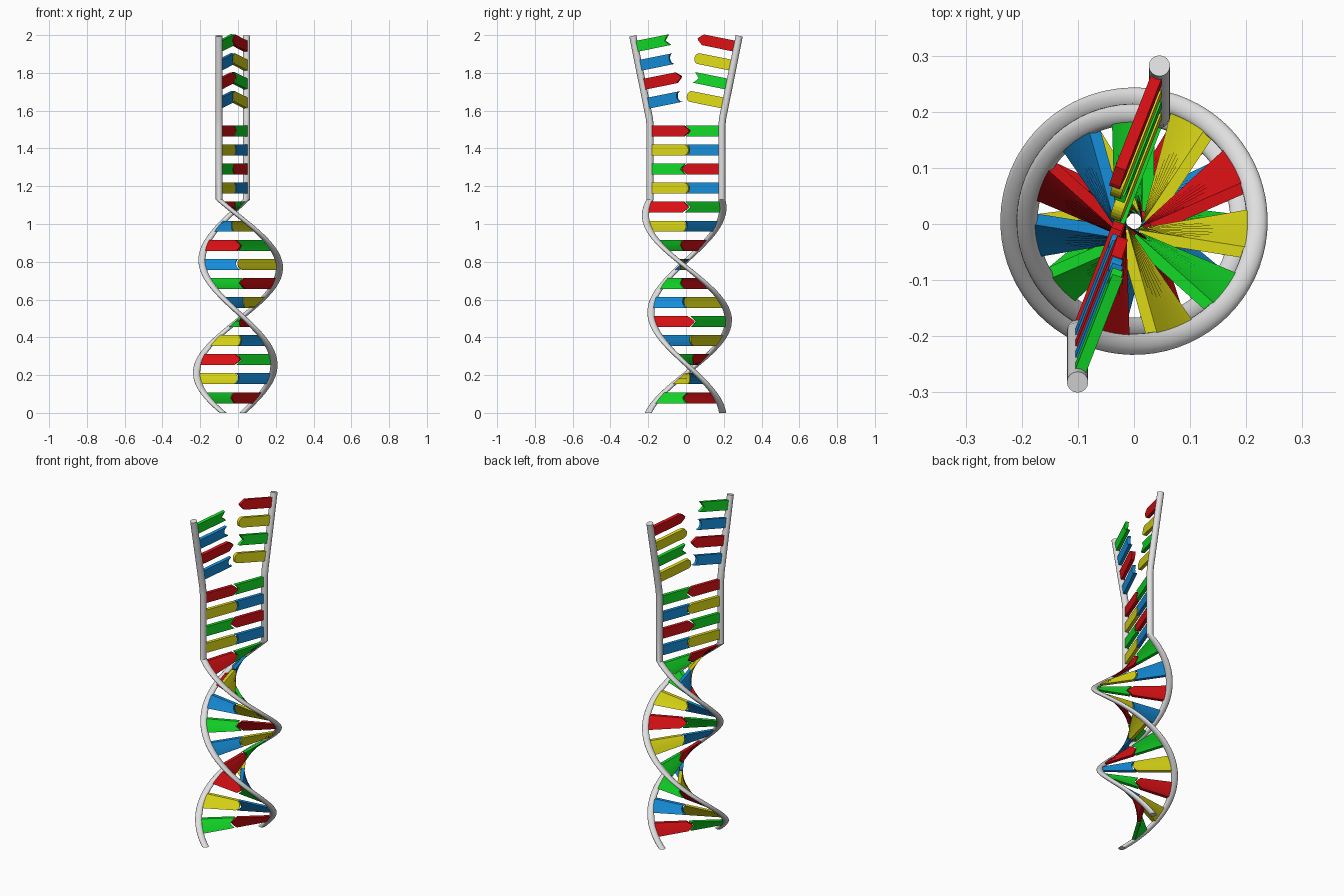
import bpy, bmesh, math

if "Cube" in bpy.data.objects:
    bpy.data.objects.remove(bpy.data.objects["Cube"])

# Overall layout: a flat ladder, twisted below TWIST_TOP and splayed open above SPLAY
AXIS_Y = 0.005
LADDER_ANGLE = math.radians(69)
TWIST_TOP, TWIST_RATE = 1.13, math.radians(324)
SPLAY, SPLAY_ANGLE = 1.54, math.radians(11.4)
PLANE_OFFSET = -0.024
STRAND_U = {-1: -0.218, 1: 0.189}
MID_U = (STRAND_U[-1] + STRAND_U[1]) / 2
HALF = STRAND_U[1] - MID_U
STRAND_R = 0.019
BAR_H, BAR_T = 0.058, 0.02


def material(name, rgb):
    m = bpy.data.materials.new(name)
    m.diffuse_color = (*rgb, 1)
    m.use_nodes = True
    m.node_tree.nodes["Principled BSDF"].inputs["Base Color"].default_value = m.diffuse_color
    return m


MATS = {
    "grey": material("light grey", (0.75, 0.75, 0.75)),
    "red": material("red", (0.68, 0.005, 0.007)),
    "green": material("green", (0.006, 0.70, 0.02)),
    "blue": material("blue", (0.008, 0.27, 0.70)),
    "yellow": material("yellow", (0.72, 0.69, 0.008)),
}


def flat_to_world(u, n, z):
    a = LADDER_ANGLE + TWIST_RATE * max(0, TWIST_TOP - z)
    return (u * math.cos(a) + n * math.sin(a),
            AXIS_Y + u * math.sin(a) - n * math.cos(a), z)


def place(side, u, n, z):
    """Twist a ladder point, or swing it outwards about x above the splay."""
    x, y, z = flat_to_world(u, n, z)
    if z > SPLAY:
        pivot = flat_to_world(STRAND_U[side], PLANE_OFFSET, SPLAY)[1]
        dy, dz, a = y - pivot, z - SPLAY, side * SPLAY_ANGLE
        y = pivot + dy * math.cos(a) + dz * math.sin(a)
        z = SPLAY - dy * math.sin(a) + dz * math.cos(a)
    return x, y, z


def loft(name, rings, mat, smooth):
    bm = bmesh.new()
    rows = [[bm.verts.new(p) for p in r] for r in rings]
    k = len(rows[0])
    for lo, hi in zip(rows, rows[1:]):
        for i in range(k):
            j = (i + 1) % k
            bm.faces.new((lo[i], lo[j], hi[j], hi[i]))
    bm.faces.new(rows[0])
    bm.faces.new(rows[-1])
    bmesh.ops.recalc_face_normals(bm, faces=bm.faces)
    me = bpy.data.meshes.new(name)
    bm.to_mesh(me)
    bm.free()
    me.materials.append(MATS[mat])
    ob = bpy.data.objects.new(name, me)
    bpy.context.collection.objects.link(ob)
    if smooth:
        bpy.ops.object.select_all(action='DESELECT')
        ob.select_set(True)
        bpy.context.view_layer.objects.active = ob
        bpy.ops.object.shade_smooth_by_angle(angle=math.radians(35))
    return ob


# Two side strands
def strand(side, name):
    zs = [TWIST_TOP * i / 72 for i in range(73)]
    zs += [1.33, SPLAY - 0.02, SPLAY + 0.02, 1.77, SPLAY + 0.465]
    rings = []
    for z in zs:
        rings.append([place(side,
                            STRAND_U[side] + STRAND_R * math.cos(math.tau * i / 16),
                            PLANE_OFFSET + STRAND_R * math.sin(math.tau * i / 16), z)
                      for i in range(16)])
    loft(name, rings, "grey", True)


strand(-1, "left_strand")
strand(1, "right_strand")

# Inner end of each bar: reach past the middle, by height t in -1..1
END = {
    "red": lambda t: -0.010 + 0.031 * min(1, 1.15 * (1 - abs(t))),
    "green": lambda t: -0.003 - 0.027 * (1 - abs(t)),
    "yellow": lambda t: -0.008 + 0.025 * math.sqrt(1 - t * t),
    "blue": lambda t: -0.003 - 0.022 * math.sqrt(1 - t * t),
}


def bar(side, colour, z, name):
    rings = []
    for i in range(13):
        t = -math.cos(math.pi * i / 12)
        if abs(t) < 1e-6:
            t = 0
        u0 = STRAND_U[side]
        u1 = MID_U - side * END[colour](max(-1, min(1, t)))
        zz = z + t * BAR_H / 2
        h = BAR_T / 2
        rings.append([place(side, u, PLANE_OFFSET + n, zz)
                      for u, n in ((u0, -h), (u1, -h), (u1, h), (u0, h))])
    loft(name, rings, colour, False)


# Paired bars from bottom to top; the last four pairs are splayed apart
LEFT = ("green yellow red yellow green yellow red yellow green yellow "
        "red yellow green yellow red blue red blue green").split()
PARTNER = {"red": "green", "green": "red", "blue": "yellow", "yellow": "blue"}
for i, colour in enumerate(LEFT):
    z = 0.08 + 0.1009 * i if i < 15 else 1.64 + 0.1023 * (i - 15)
    bar(-1, colour, z, f"left_bar_{i + 1}")
    bar(1, PARTNER[colour], z, f"right_bar_{i + 1}")
